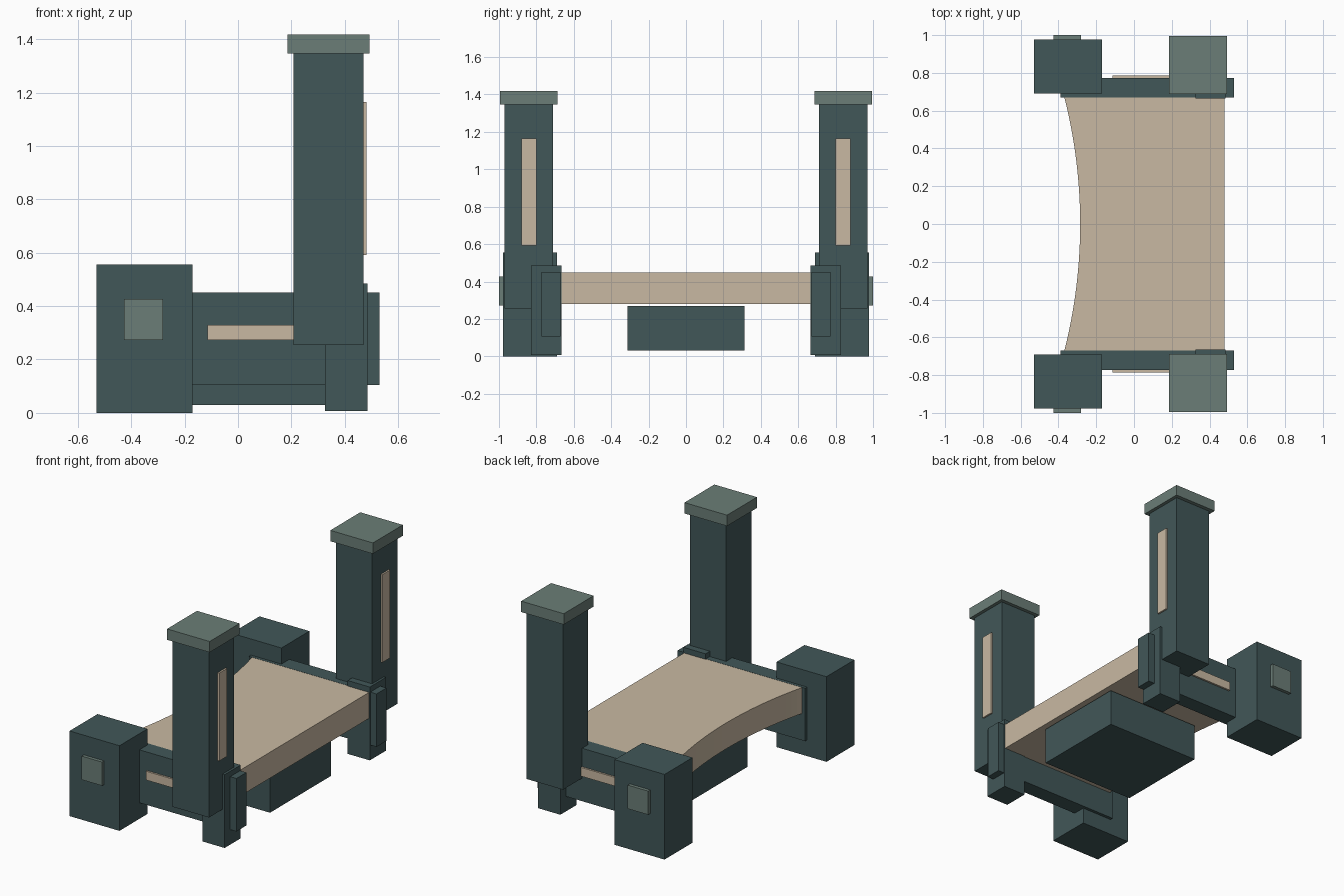
import bpy, bmesh, math

if "Cube" in bpy.data.objects:
    bpy.data.objects.remove(bpy.data.objects["Cube"])


def material(name, rgb):
    m = bpy.data.materials.new(name)
    m.diffuse_color = (*rgb, 1)
    m.use_nodes = True
    m.node_tree.nodes["Principled BSDF"].inputs["Base Color"].default_value = m.diffuse_color
    return m


TEAL = material("dark teal", (0.053, 0.095, 0.098))
GREY = material("grey green", (0.147, 0.207, 0.184))
TAN = material("sand", (0.584, 0.485, 0.362))


def prism(name, outline, z0, z1, mat):
    """Extrude a flat xy outline from z0 up to z1."""
    bm = bmesh.new()
    low = [bm.verts.new((x, y, z0)) for x, y in outline]
    high = [bm.verts.new((x, y, z1)) for x, y in outline]
    bm.faces.new(low)
    bm.faces.new(high)
    n = len(outline)
    for i in range(n):
        j = (i + 1) % n
        bm.faces.new((low[i], low[j], high[j], high[i]))
    bmesh.ops.recalc_face_normals(bm, faces=bm.faces)
    me = bpy.data.meshes.new(name)
    bm.to_mesh(me)
    bm.free()
    me.materials.append(mat)
    ob = bpy.data.objects.new(name, me)
    bpy.context.collection.objects.link(ob)
    return ob


def box(name, x, y, z, mat):
    return prism(name, [(x[0], y[0]), (x[1], y[0]), (x[1], y[1]), (x[0], y[1])], z[0], z[1], mat)


# Parts of one side, given for +y and repeated on -y: x range, y range, z range
SIDE_PARTS = [
    ("low_block", (-0.53, -0.17), (0.69, 0.978), (0.0, 0.555), TEAL),
    ("block_plate", (-0.427, -0.28), (0.97, 1.0), (0.273, 0.427), GREY),
    ("side_rail", (-0.39, 0.53), (0.67, 0.773), (0.105, 0.45), TEAL),
    ("rail_strip", (-0.115, 0.25), (0.765, 0.785), (0.273, 0.33), TAN),
    ("rear_leg", (0.325, 0.485), (0.665, 0.83), (0.007, 0.485), TEAL),
    ("tower", (0.208, 0.47), (0.71, 0.97), (0.255, 1.347), TEAL),
    ("tower_cap", (0.185, 0.492), (0.687, 0.995), (1.347, 1.418), GREY),
    ("tower_strip", (0.46, 0.481), (0.80, 0.88), (0.592, 1.165), TAN),
]
for side, s in (("left", 1), ("right", -1)):
    for name, x, y, z, mat in SIDE_PARTS:
        box(f"{name}_{side}", x, sorted((s * y[0], s * y[1])), z, mat)

# Deck with a concave arc along its -x edge
half, sag, mid = 0.672, 0.084, -0.285
radius = (half ** 2 + sag ** 2) / (2 * sag)
arc = []
for i in range(33):
    y = half - 2 * half * i / 32
    arc.append((mid - radius + math.sqrt(radius ** 2 - y ** 2), y))
prism("deck", arc + [(0.48, -half), (0.48, half)], 0.28, 0.449, TAN)

# Box hung under the deck
box("under_box", (-0.225, 0.45), (-0.313, 0.313), (0.03, 0.27), TEAL)
